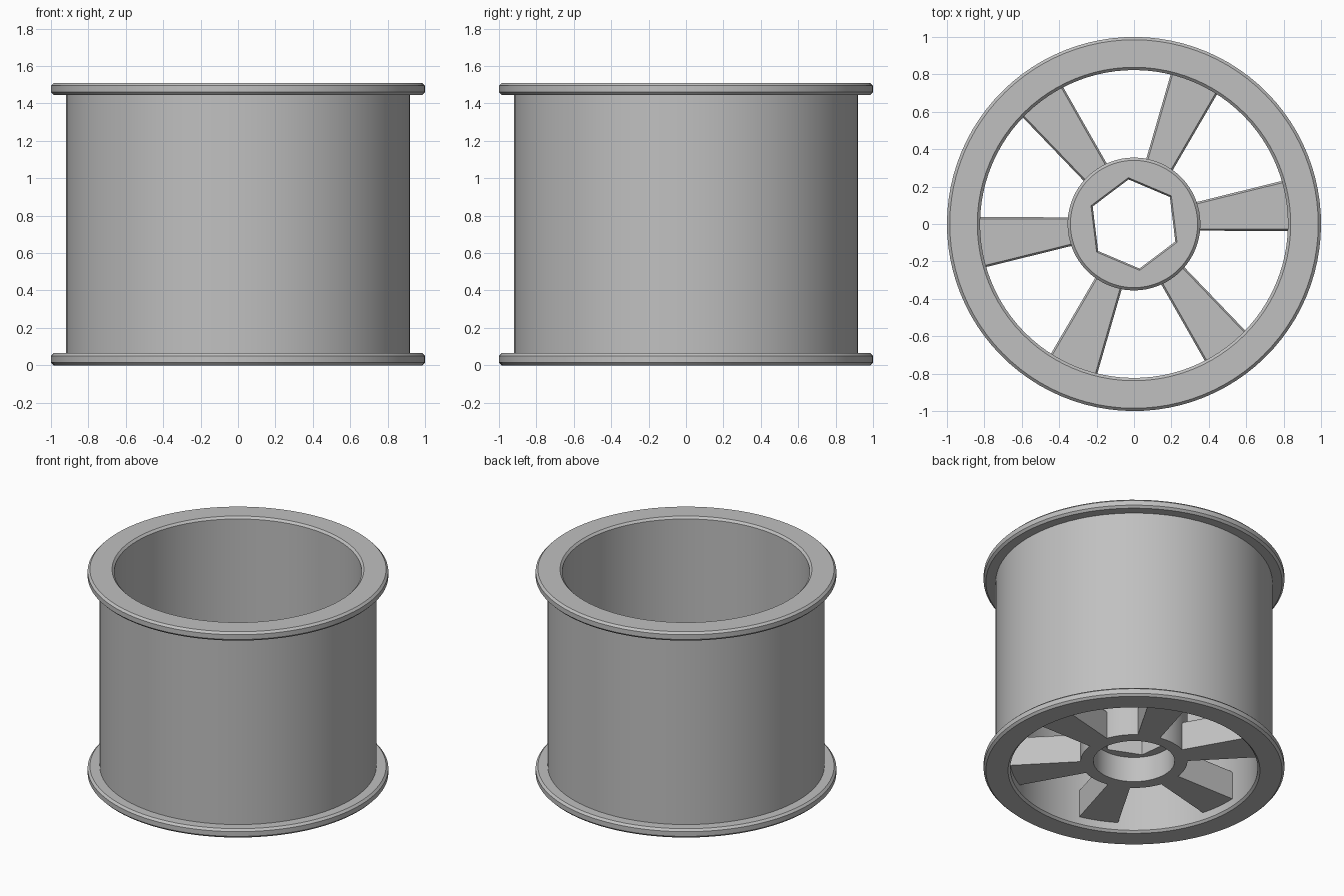
import bpy
import bmesh
from math import cos, sin, pi, radians

cube = bpy.data.objects.get("Cube")
if cube:
    bpy.data.objects.remove(cube, do_unlink=True)

# Single grey material
grey = bpy.data.materials.new("plain grey")
grey.use_nodes = True
colour = (0.53, 0.53, 0.53, 1)
grey.diffuse_color = colour
grey.node_tree.nodes["Principled BSDF"].inputs["Base Color"].default_value = colour

SEGMENTS = 96
HEX_ANGLE = radians(97)
SPOKE_ANGLE = radians(6.8)


def finish(bm, name):
    """Turn a bmesh into a named, smooth shaded object."""
    bmesh.ops.recalc_face_normals(bm, faces=bm.faces)
    mesh = bpy.data.meshes.new(name)
    bm.to_mesh(mesh)
    bm.free()
    mesh.materials.append(grey)
    obj = bpy.data.objects.new(name, mesh)
    bpy.context.collection.objects.link(obj)
    bpy.ops.object.select_all(action='DESELECT')
    obj.select_set(True)
    bpy.context.view_layer.objects.active = obj
    bpy.ops.object.shade_smooth_by_angle(angle=radians(25))
    return obj


def lathe(name, profile):
    """Revolve a closed profile of (radius, height, is_hexagonal) points."""
    bm = bmesh.new()
    rings = []
    for radius, z, hexagonal in profile:
        ring = []
        for i in range(SEGMENTS):
            turn = 2 * pi * i / SEGMENTS
            r = radius
            if hexagonal:
                r *= cos(pi / 6) / cos(turn % (pi / 3) - pi / 6)
            a = turn + HEX_ANGLE
            ring.append(bm.verts.new((r * cos(a), r * sin(a), z)))
        rings.append(ring)
    for lower, upper in zip(rings, rings[1:] + rings[:1]):
        for i in range(SEGMENTS):
            j = (i + 1) % SEGMENTS
            bm.faces.new((lower[i], lower[j], upper[j], upper[i]))
    return finish(bm, name)


# Hollow drum with a chamfered flange at each end
HEIGHT = 1.51
CH = 0.015
half = [(0.838, 0), (1 - CH, 0), (1, CH), (1, 0.065 - CH),
        (1 - CH, 0.065), (0.92, 0.065)]
outside = half + [(r, HEIGHT - z) for r, z in reversed(half)]
inside = [(0.823, HEIGHT - CH), (0.823, CH)]
lathe("flanged_drum", [(r, z, False) for r, z in outside + inside])

# Hub: round socket underneath, hexagonal bore above
BASE, LEDGE, HUB_TOP = 0.07, 0.255, 0.55
lathe("hub", [
    (0.27, BASE, False), (0.355, BASE, False),
    (0.355, HUB_TOP - CH, False), (0.34, HUB_TOP, False),
    (0.25, HUB_TOP, True), (0.24, HUB_TOP - CH, True),
    (0.24, LEDGE, True), (0.27, LEDGE, False)])


# Six spokes, widening towards the drum, with chamfered upper edges
def spoke(index):
    bm = bmesh.new()
    angle = SPOKE_ANGLE + index * pi / 3
    sections = []
    for x, width in ((0.33, 0.075), (0.83, 0.137)):
        outline = [(-width, BASE), (width, BASE), (width, 0.27),
                   (width - 0.01, 0.285), (0.01 - width, 0.285), (-width, 0.27)]
        sections.append([bm.verts.new((x * cos(angle) - y * sin(angle),
                                       x * sin(angle) + y * cos(angle), z))
                         for y, z in outline])
    inner, outer = sections
    for i in range(len(inner)):
        j = (i + 1) % len(inner)
        bm.faces.new((inner[i], inner[j], outer[j], outer[i]))
    bm.faces.new(inner)
    bm.faces.new(outer)
    finish(bm, f"spoke_{index + 1}")


for n in range(6):
    spoke(n)
